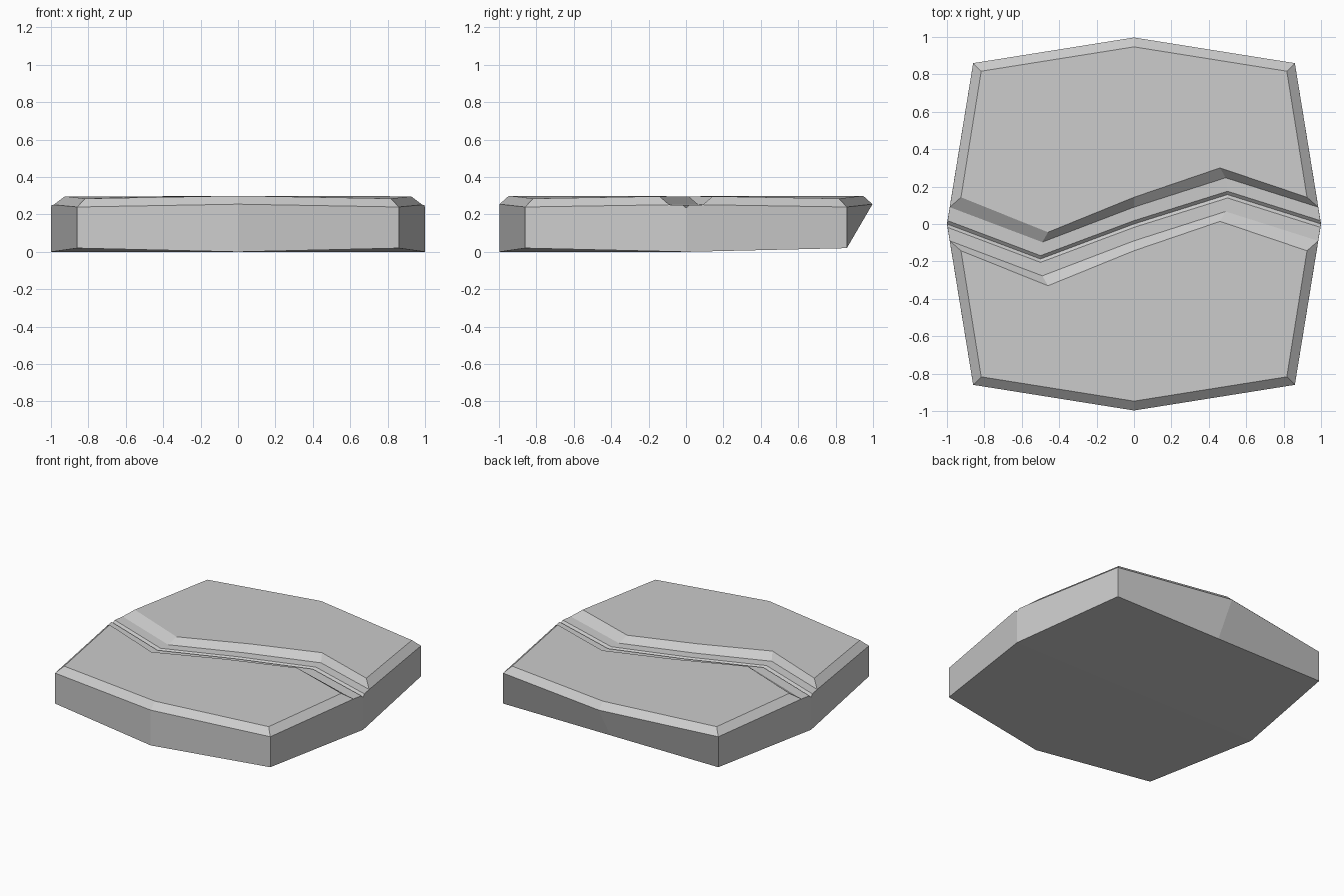
import bpy, bmesh

if "Cube" in bpy.data.objects:
    bpy.data.objects.remove(bpy.data.objects["Cube"])

bm = bmesh.new()

# crack centre line: y at left end, two bends, middle and right end
crack_y = [0, -0.187, 0, 0.157, 0]
# crack cross-section rows: offset, height, end x, bend x
section = [(0.143, 0.297, 0.925, 0.46), (0.09, 0.252, 0.985, 0.49),
           (0.018, 0.251, 0.997, 0.50), (0.0, 0.235, 1.0, 0.50)]


def row(side, offset, z, end, bend):
    xs = (-end, -bend, 0, bend, end)
    return [bm.verts.new((x, y + side * offset, z)) for x, y in zip(xs, crack_y)]


def rim(corner, middle, side, zc, zm):
    pts = ((-corner, corner, zc), (0, middle, zm), (corner, corner, zc))
    return [bm.verts.new((x, side * y, z)) for x, y, z in pts]


# shared crack bottom and underside points
bottom_row = row(1, *section[3])
base_left, base_mid, base_right = [bm.verts.new((x, 0, 0)) for x in (-1, 0, 1)]

for side in (1, -1):
    rows = [row(side, *s) for s in section[:3]] + [bottom_row]
    top = rim(0.817, 0.947, side, 0.285, 0.30)
    edge = rim(0.86, 0.997, side, 0.24, 0.255)
    # back underside is cut straight, front follows the outline
    base = rim(0.86, 0.86 if side > 0 else 0.997, side, 0.02, 0.02 if side > 0 else 0)

    # crack walls and ledges
    for a, b in zip(rows, rows[1:]):
        for i in range(4):
            bm.faces.new((a[i], a[i + 1], b[i + 1], b[i]))
    # top surface, left and right
    r = rows[0]
    bm.faces.new((r[0], r[1], r[2], top[1], top[0]))
    bm.faces.new((r[2], r[3], r[4], top[2], top[1]))
    # end bevel and outer wall
    for i in range(2):
        bm.faces.new((top[i], top[i + 1], edge[i + 1], edge[i]))
        bm.faces.new((edge[i], edge[i + 1], base[i + 1], base[i]))
    # side bevels, side walls and underside
    for k, e, b in ((0, 0, base_left), (4, 2, base_right)):
        bm.faces.new((rows[0][k], rows[1][k], edge[e], top[e]))
        bm.faces.new((edge[e], rows[1][k], rows[2][k], rows[3][k], b, base[e]))
        bm.faces.new((base_mid, b, base[e], base[1]))

bmesh.ops.recalc_face_normals(bm, faces=bm.faces)
mesh = bpy.data.meshes.new("cracked_stone_slab")
bm.to_mesh(mesh)
bm.free()
slab = bpy.data.objects.new("cracked_stone_slab", mesh)
bpy.context.collection.objects.link(slab)
